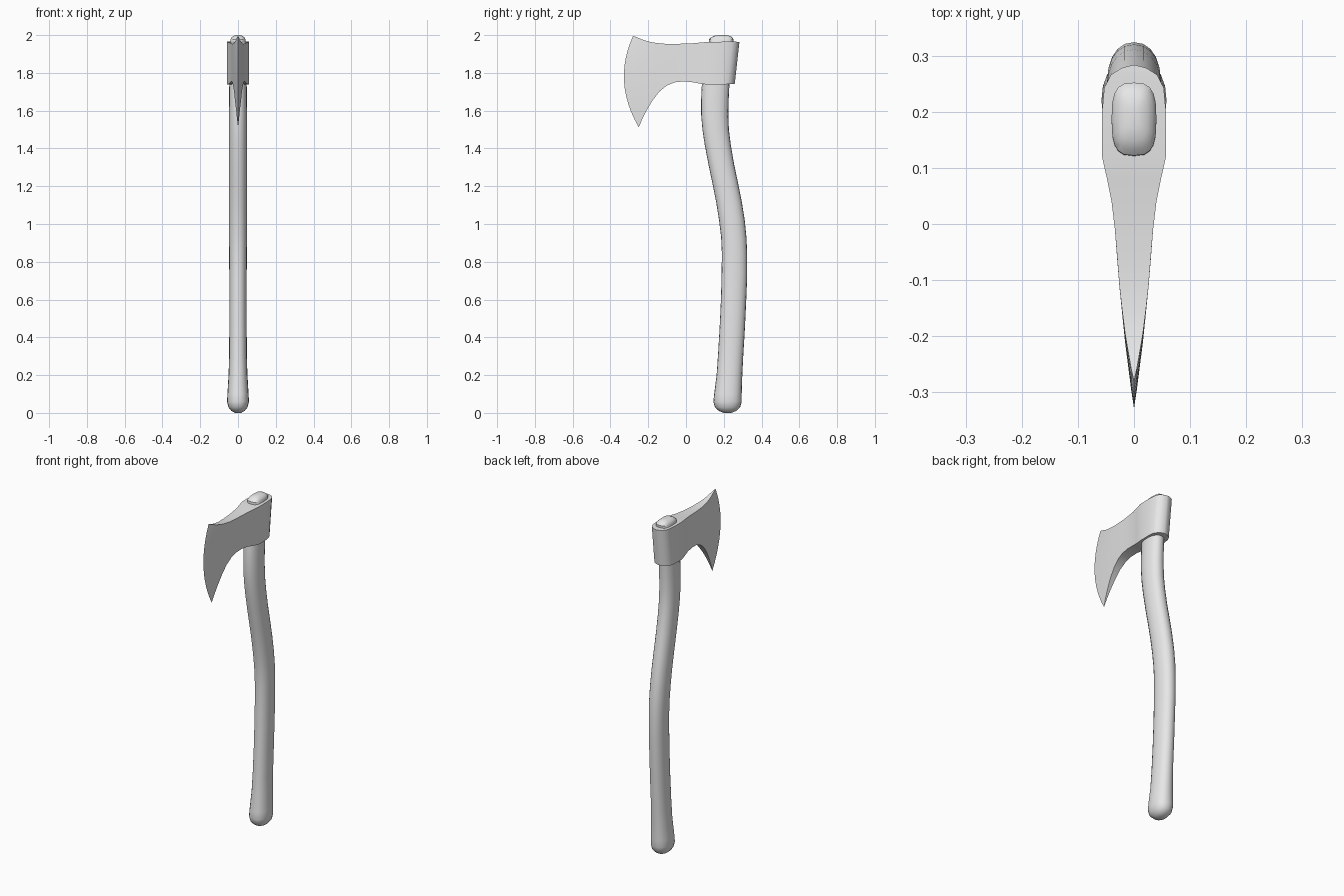
import bpy, bmesh, math

grey = bpy.data.materials.new("plain grey")
grey.diffuse_color = (0.8, 0.8, 0.8, 1)


def loft(name, rings, angle):
    """Skin a list of closed rings and cap both ends."""
    bm = bmesh.new()
    loops = [[bm.verts.new(p) for p in ring] for ring in rings]
    n = len(loops[0])
    for a, b in zip(loops, loops[1:]):
        for i in range(n):
            j = (i + 1) % n
            bm.faces.new((a[i], a[j], b[j], b[i]))
    bm.faces.new(loops[0])
    bm.faces.new(loops[-1])
    bmesh.ops.remove_doubles(bm, verts=bm.verts, dist=0.0004)
    bmesh.ops.recalc_face_normals(bm, faces=bm.faces)
    mesh = bpy.data.meshes.new(name)
    bm.to_mesh(mesh)
    bm.free()
    mesh.materials.append(grey)
    ob = bpy.data.objects.new(name, mesh)
    bpy.context.collection.objects.link(ob)
    bpy.ops.object.select_all(action='DESELECT')
    ob.select_set(True)
    bpy.context.view_layer.objects.active = ob
    bpy.ops.object.shade_smooth_by_angle(angle=math.radians(angle))
    return ob


def oval(z, y, ry, rx, power=2.0, n=20):
    """Horizontal superellipse ring."""
    ring = []
    for i in range(n):
        a = 2 * math.pi * i / n
        c, s = math.cos(a), math.sin(a)
        ring.append((rx * math.copysign(abs(c) ** (2 / power), c),
                     y + ry * math.copysign(abs(s) ** (2 / power), s), z))
    return ring


# Handle: height, centre y, half depth, half width
handle = [
    (0.00, .220, .020, .016), (0.01, .220, .045, .035), (0.03, .220, .067, .051),
    (0.06, .220, .075, .058), (0.10, .222, .073, .056), (0.20, .230, .068, .050),
    (0.30, .236, .067, .047), (0.45, .245, .067, .046), (0.60, .252, .067, .046),
    (0.72, .256, .068, .046), (0.84, .257, .067, .047), (0.93, .253, .067, .048),
    (1.02, .243, .068, .048), (1.12, .227, .068, .048), (1.22, .207, .068, .048),
    (1.32, .186, .068, .048), (1.42, .168, .069, .048), (1.50, .157, .070, .048),
    (1.58, .152, .072, .048), (1.66, .153, .073, .047), (1.76, .158, .073, .046),
    (1.94, .180, .066, .040)]
loft("handle", [oval(*h, 2.2) for h in handle], 50)

# Rounded end of the handle standing proud of the head
nub = [(1.94, .185, .065, .040), (1.978, .187, .065, .040),
       (1.988, .189, .056, .034), (1.996, .190, .042, .024), (2.0, .190, .020, .010)]
loft("handle_top", [oval(*h, 3.0) for h in nub], 35)

# Axe head: bottom y, bottom z, top y, top z, forward bow, half thickness
head = [
    (.258, 1.742, .283, 1.964, 0, .004), (.253, 1.741, .278, 1.964, 0, .022),
    (.241, 1.740, .266, 1.965, 0, .041), (.220, 1.740, .243, 1.965, 0, .053),
    (.190, 1.739, .200, 1.965, 0, .057), (.120, 1.738, .120, 1.964, 0, .057),
    (.080, 1.742, .080, 1.961, 0, .048), (.040, 1.750, .040, 1.957, 0, .040),
    (-.010, 1.755, -.010, 1.955, 0, .034), (-.060, 1.750, -.060, 1.953, .002, .030),
    (-.100, 1.734, -.110, 1.954, .005, .026), (-.140, 1.702, -.155, 1.958, .012, .021),
    (-.177, 1.654, -.195, 1.965, .023, .016), (-.208, 1.602, -.230, 1.976, .037, .010),
    (-.232, 1.555, -.258, 1.988, .050, .005), (-.250, 1.512, -.280, 1.996, .063, 0)]
ROWS = 12


def head_ring(yb, zb, yt, zt, bow, half):
    """Vertical slice: up one cheek and down the other."""
    side = []
    for i in range(ROWS + 1):
        t = i / ROWS
        side.append((yb + (yt - yb) * t - bow * 4 * t * (1 - t), zb + (zt - zb) * t))
    return [(half, y, z) for y, z in side] + [(-half, y, z) for y, z in reversed(side)]


loft("axe_head", [head_ring(*h) for h in head], 40)
